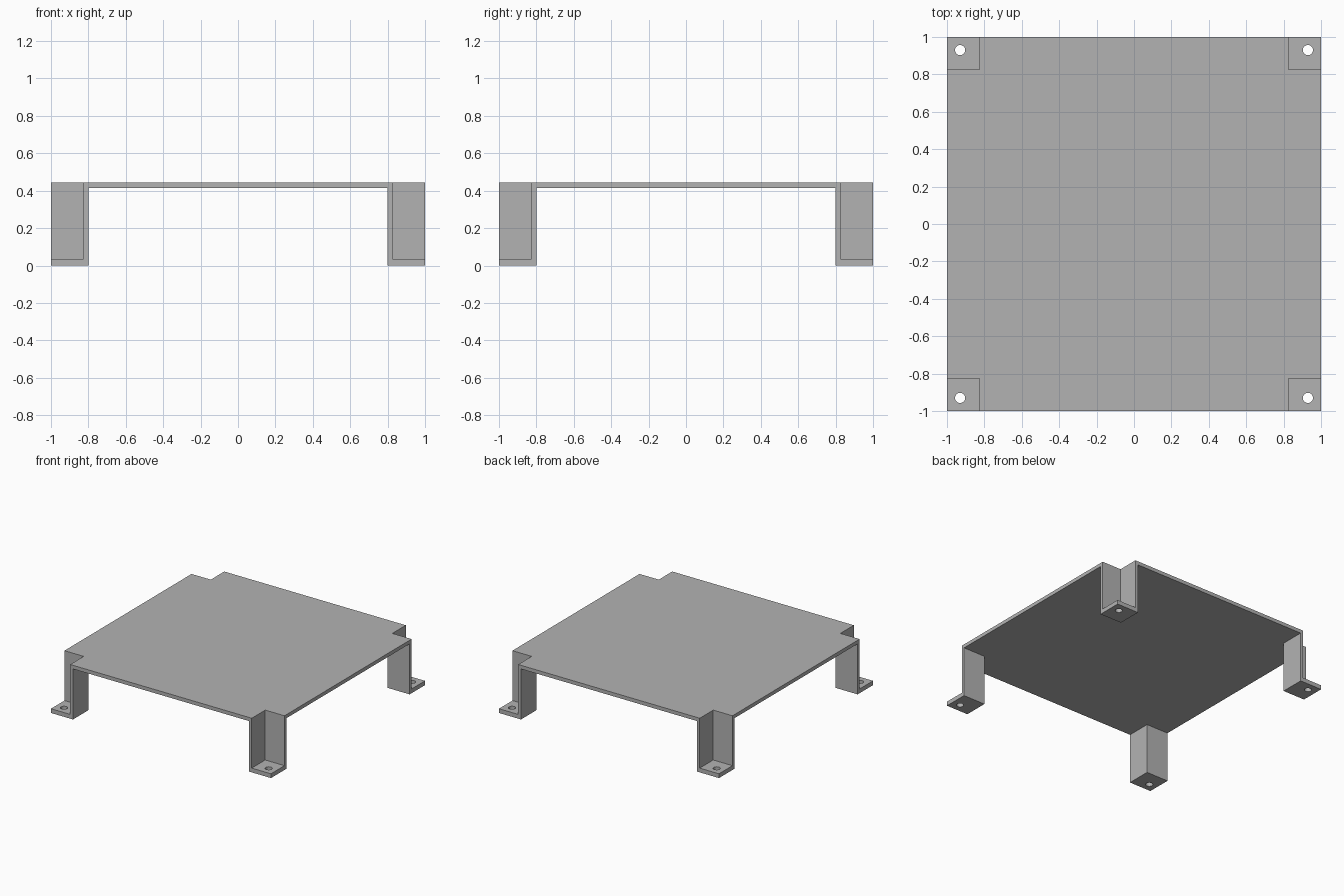
import bpy
import bmesh
from mathutils import Matrix, Vector

cube = bpy.data.objects.get("Cube")
if cube:
    bpy.data.objects.remove(cube, do_unlink=True)

HEIGHT = 0.445
UNDERSIDE = 0.415    # bottom of the plate
FOOT_TOP = 0.035
LEG_INNER = 0.80     # inner face of each leg
POCKET = 0.825       # inner face of each corner pocket
HOLE_AT, HOLE_RADIUS = 0.93, 0.027
OVER = 0.1           # cutter overshoot
CORNERS = [(sx, sy) for sx in (-1, 1) for sy in (-1, 1)]

grey = bpy.data.materials.new("plain grey")
grey.use_nodes = True
grey.diffuse_color = (0.45, 0.45, 0.45, 1)
grey.node_tree.nodes["Principled BSDF"].inputs["Base Color"].default_value = grey.diffuse_color


def add_box(bm, low, high):
    low, high = Vector(low), Vector(high)
    size = high - low
    bmesh.ops.create_cube(bm, size=1, matrix=Matrix.Translation((low + high) / 2)
                          @ Matrix.Diagonal((*size, 1)))


def make_object(name, bm):
    mesh = bpy.data.meshes.new(name)
    bmesh.ops.recalc_face_normals(bm, faces=bm.faces)
    bm.to_mesh(mesh)
    bm.free()
    obj = bpy.data.objects.new(name, mesh)
    bpy.context.collection.objects.link(obj)
    mesh.materials.append(grey)
    return obj


# Solid block that becomes the raised plate and its four legs
bm = bmesh.new()
add_box(bm, (-1, -1, 0), (1, 1, HEIGHT))
stand = make_object("raised_plate_with_legs", bm)

# Cross-shaped space below the plate, between the legs
bm = bmesh.new()
a, b = LEG_INNER, 1 + OVER
outline = [(a, a), (a, b), (-a, b), (-a, a), (-b, a), (-b, -a),
           (-a, -a), (-a, -b), (a, -b), (a, -a), (b, -a), (b, a)]
face = bm.faces.new([bm.verts.new((x, y, -OVER)) for x, y in outline])
grown = bmesh.ops.extrude_face_region(bm, geom=[face])["geom"]
bmesh.ops.translate(bm, vec=(0, 0, UNDERSIDE + OVER),
                    verts=[v for v in grown if isinstance(v, bmesh.types.BMVert)])
space = make_object("underside_cutter", bm)

# Corner pockets, open to the outside, that leave thin walls and a foot
bm = bmesh.new()
for sx, sy in CORNERS:
    xs = sorted((sx * POCKET, sx * (1 + OVER)))
    ys = sorted((sy * POCKET, sy * (1 + OVER)))
    add_box(bm, (xs[0], ys[0], FOOT_TOP), (xs[1], ys[1], HEIGHT + OVER))
pockets = make_object("pocket_cutter", bm)

# Screw holes through the feet
bm = bmesh.new()
for sx, sy in CORNERS:
    bmesh.ops.create_cone(bm, cap_ends=True, segments=32, radius1=HOLE_RADIUS,
                          radius2=HOLE_RADIUS, depth=0.2,
                          matrix=Matrix.Translation((sx * HOLE_AT, sy * HOLE_AT, 0)))
holes = make_object("screw_hole_cutter", bm)

# Cut the block, then discard the cutters
cutters = [space, pockets, holes]
for cutter in cutters:
    cutter.hide_render = True
    mod = stand.modifiers.new(cutter.name, "BOOLEAN")
    mod.operation = "DIFFERENCE"
    mod.solver = "EXACT"
    mod.object = cutter

bpy.context.view_layer.update()
evaluated = stand.evaluated_get(bpy.context.evaluated_depsgraph_get())
result = bpy.data.meshes.new_from_object(evaluated)
stand.modifiers.clear()
stand.data = result
for cutter in cutters:
    bpy.data.objects.remove(cutter, do_unlink=True)

# Smooth hole walls, sharp sheet edges
bpy.ops.object.select_all(action="DESELECT")
stand.select_set(True)
bpy.context.view_layer.objects.active = stand
bpy.ops.object.shade_smooth_by_angle()
